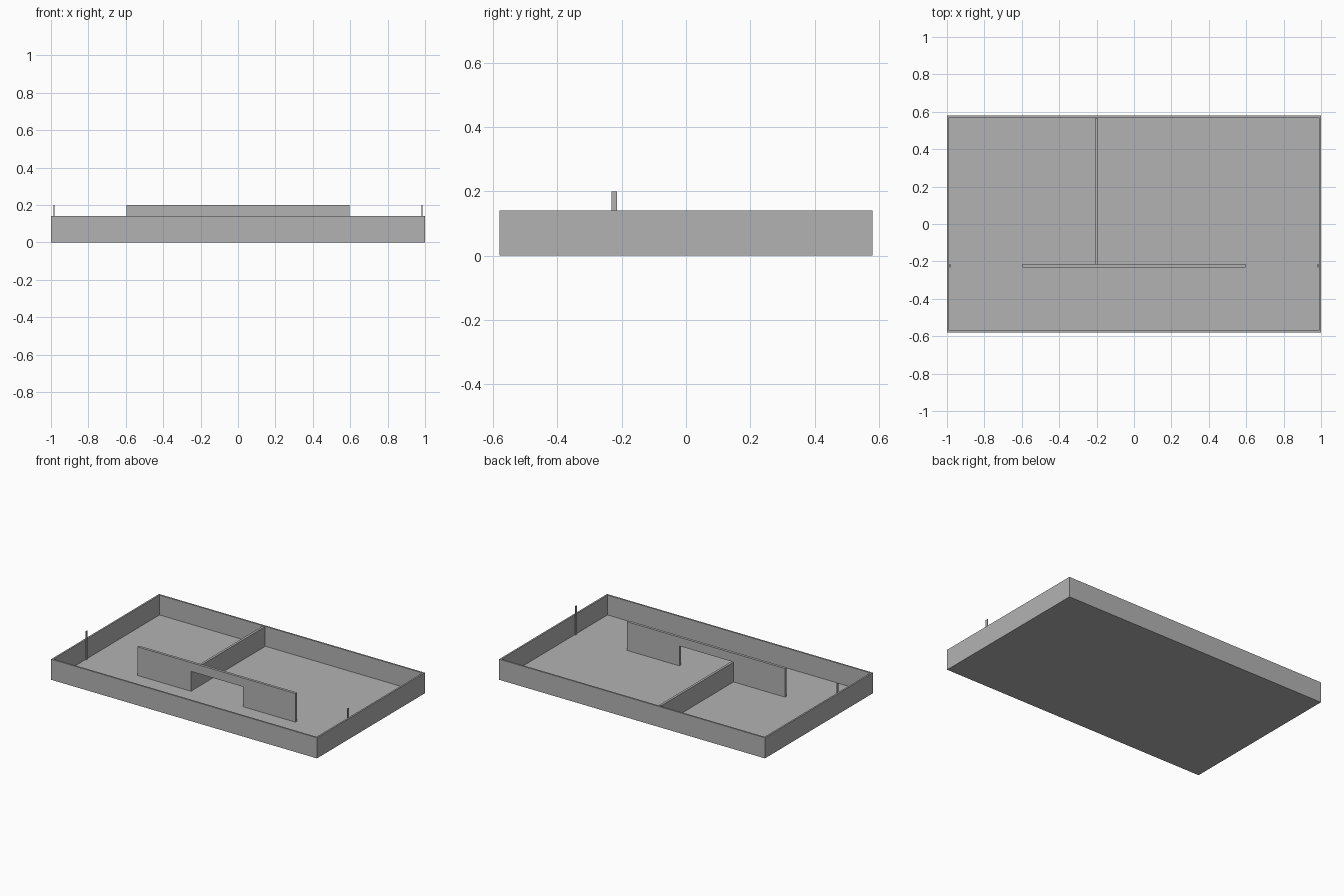
import bpy
import bmesh
from mathutils import Vector

cube = bpy.data.objects.get("Cube")
if cube:
    bpy.data.objects.remove(cube, do_unlink=True)

GREY = (0.45, 0.45, 0.45, 1.0)
grey = bpy.data.materials.new("plain_grey")
grey.use_nodes = True
grey.diffuse_color = GREY
grey.node_tree.nodes["Principled BSDF"].inputs["Base Color"].default_value = GREY

HALF_X, HALF_Y = 1.0, 0.58
WALL, FLOOR = 0.016, 0.005
RIM, TOP = 0.14, 0.2
PANEL_FRONT, PANEL_BACK = -0.232, -0.214


def finish(name, bm):
    bmesh.ops.recalc_face_normals(bm, faces=bm.faces)
    mesh = bpy.data.meshes.new(name)
    bm.to_mesh(mesh)
    bm.free()
    mesh.materials.append(grey)
    obj = bpy.data.objects.new(name, mesh)
    bpy.context.collection.objects.link(obj)
    return obj


def box_mesh(low, high):
    low, high = Vector(low), Vector(high)
    bm = bmesh.new()
    bmesh.ops.create_cube(bm, size=1)
    bmesh.ops.scale(bm, vec=high - low, verts=bm.verts)
    bmesh.ops.translate(bm, vec=(low + high) / 2, verts=bm.verts)
    return bm


# Open tray: inset the top of a block and push it down to the floor
bm = box_mesh((-HALF_X, -HALF_Y, 0), (HALF_X, HALF_Y, RIM))
top = max(bm.faces, key=lambda f: f.calc_center_median().z)
bmesh.ops.inset_region(bm, faces=[top], thickness=WALL)
pushed = bmesh.ops.extrude_discrete_faces(bm, faces=[top])["faces"][0]
bmesh.ops.translate(bm, vec=(0, 0, FLOOR - RIM), verts=pushed.verts)
finish("tray", bm)

# Dividing wall from the back to the panel
finish("divider_wall", box_mesh((-0.208, PANEL_BACK, FLOOR),
                                (-0.192, HALF_Y - WALL, RIM)))

# Upright panel with a doorway, extruded from its outline
outline = [(-0.595, FLOOR), (-0.19, FLOOR), (-0.19, RIM), (0.2, RIM),
           (0.2, FLOOR), (0.595, FLOOR), (0.595, TOP), (-0.595, TOP)]
bm = bmesh.new()
face = bm.faces.new([bm.verts.new((x, PANEL_FRONT, z)) for x, z in outline])
back = bmesh.ops.extrude_face_region(bm, geom=[face])["geom"]
bmesh.ops.translate(bm, vec=(0, PANEL_BACK - PANEL_FRONT, 0),
                    verts=[v for v in back if isinstance(v, bmesh.types.BMVert)])
finish("doorway_panel", bm)

# Thin tabs standing at the side walls, in line with the panel
for side, name in ((1, "left_tab"), (-1, "right_tab")):
    inner, outer = sorted((side * 0.982, side * 0.986))
    finish(name, box_mesh((inner, PANEL_FRONT, FLOOR), (outer, PANEL_BACK, TOP)))
